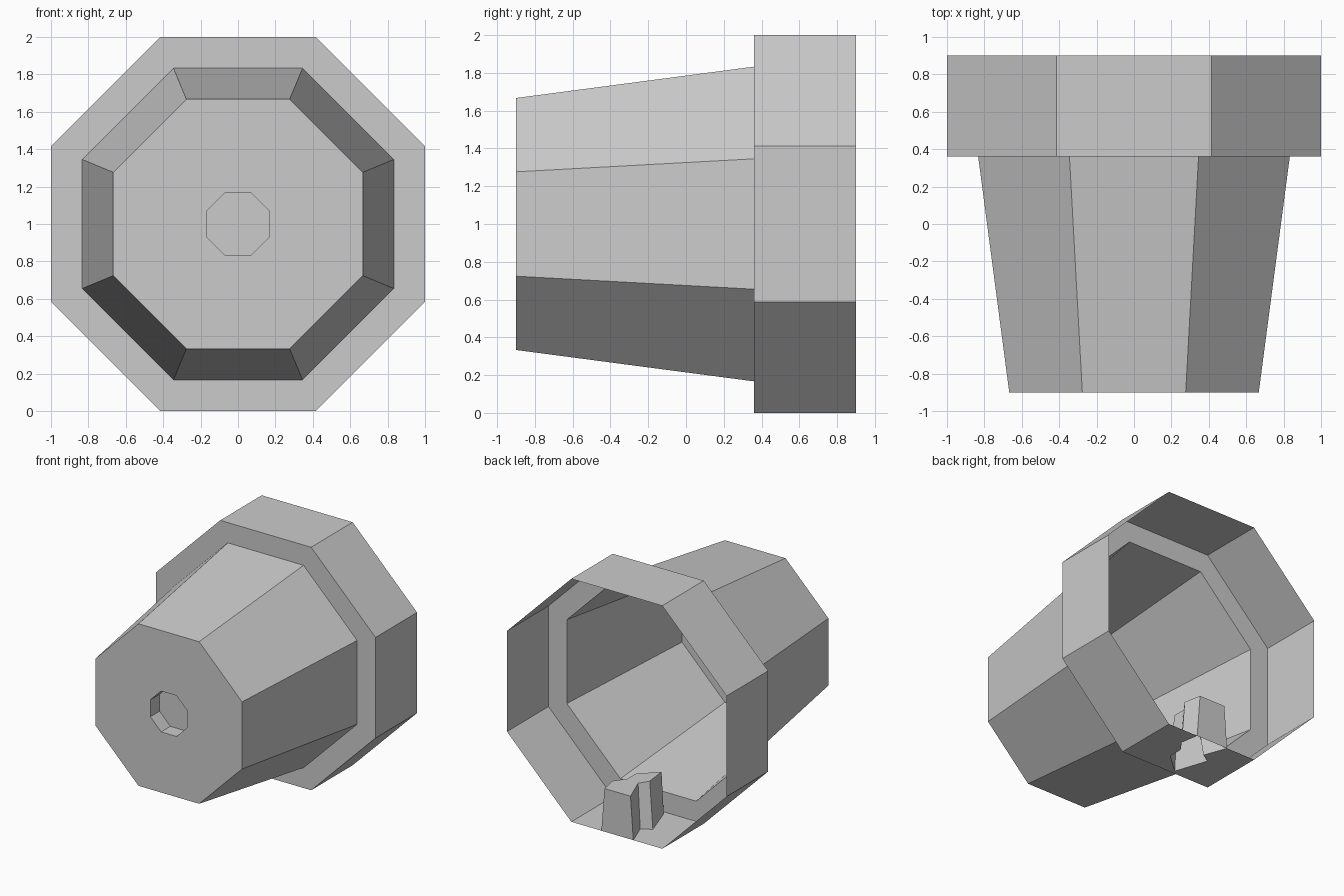
import bpy, bmesh
from math import cos, sin, pi

cube = bpy.data.objects.get("Cube")
if cube:
    bpy.data.objects.remove(cube)

grey = bpy.data.materials.new("plain grey")
grey.use_nodes = True
colour = (0.6, 0.6, 0.6, 1)
grey.diffuse_color = colour
grey.node_tree.nodes["Principled BSDF"].inputs["Base Color"].default_value = colour

SIDES = 8
bm = bmesh.new()


def ring(apothem, y):
    """Octagon around the y axis with flat sides at top and bottom."""
    r = apothem / cos(pi / SIDES)
    angles = [(2 * k + 1) * pi / SIDES for k in range(SIDES)]
    return [bm.verts.new((r * cos(a), y, 1 + r * sin(a))) for a in angles]


# Thin shell: rim, ledge, tapered body, end wall, shallow round recess
profile = [(1, 0.9), (1, 0.36), (0.833, 0.36), (0.667, -0.9),
           (0.168, -0.9), (0.168, -0.78)]
rings = [ring(*p) for p in profile]

# Irregular dent pushed up through the underside of the rim (base and top)
base_outline = [(-0.15, 0.9), (-0.08, 0.71), (-0.16, 0.66), (-0.07, 0.39),
                (0.1, 0.54), (0.1, 0.66), (0.165, 0.75), (0.14, 0.9)]
top_outline = [(-0.125, 0.9), (-0.04, 0.68), (-0.09, 0.6), (-0.067, 0.414),
               (0.072, 0.555), (0.07, 0.66), (0.14, 0.755), (0.112, 0.9)]
base = [bm.verts.new((x, y, 0)) for x, y in base_outline]
top = [bm.verts.new((x, y, 0.355)) for x, y in top_outline]

BOTTOM = 5
for n, (a, b) in enumerate(zip(rings, rings[1:])):
    for i in range(SIDES):
        j = (i + 1) % SIDES
        opening = base if (n == 0 and i == BOTTOM) else []
        bm.faces.new([a[i], *opening, a[j], b[j], b[i]])
bm.faces.new(rings[-1])

# Dent walls and roof
for k in range(len(base)):
    m = (k + 1) % len(base)
    bm.faces.new((base[m], base[k], top[k], top[m]))
bm.faces.new(top[::-1])

mesh = bpy.data.meshes.new("pot_shell")
bm.to_mesh(mesh)
bm.free()
mesh.materials.append(grey)
pot = bpy.data.objects.new("pot_shell", mesh)
bpy.context.collection.objects.link(pot)
